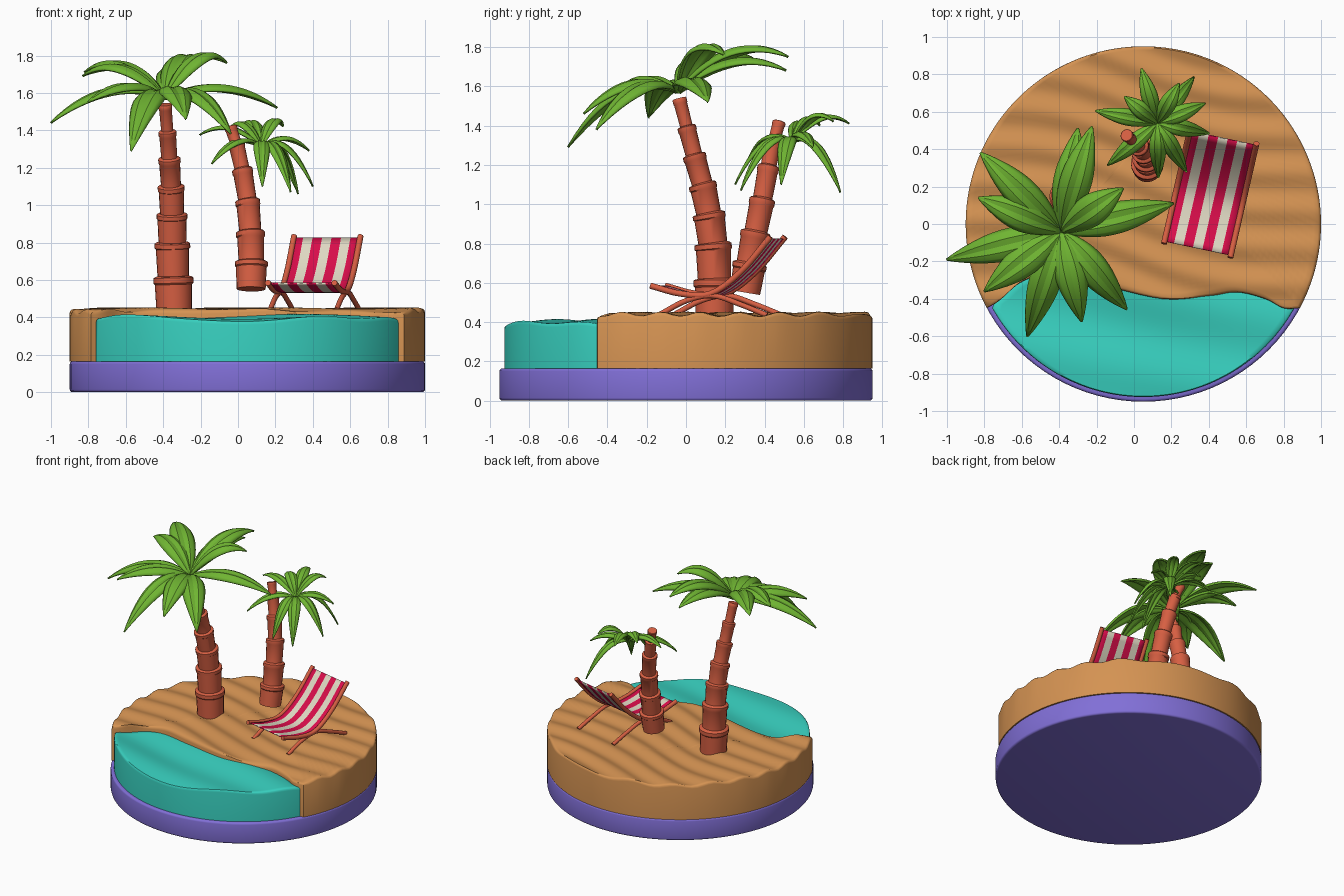
import bpy, bmesh
from math import sin, cos, pi, asin, radians
from mathutils import Vector

cube = bpy.data.objects.get("Cube")
if cube:
    bpy.data.objects.remove(cube)


def material(name, rgb):
    m = bpy.data.materials.new(name)
    m.use_nodes = True
    m.diffuse_color = (*rgb, 1)
    m.node_tree.nodes["Principled BSDF"].inputs["Base Color"].default_value = (*rgb, 1)
    return m


SAND = material("sand", (0.66, 0.29, 0.085))
WATER = material("turquoise water", (0.04, 0.64, 0.53))
PURPLE = material("purple base", (0.22, 0.16, 0.68))
BARK = material("red brown wood", (0.68, 0.115, 0.055))
LEAF = material("leaf green", (0.16, 0.46, 0.032))
RED = material("crimson cloth", (0.70, 0.004, 0.07))
CREAM = material("cream cloth", (0.75, 0.70, 0.55))


def finish(bm, name, mats, angle=40, thick=0):
    bmesh.ops.recalc_face_normals(bm, faces=bm.faces)
    mesh = bpy.data.meshes.new(name)
    bm.to_mesh(mesh)
    bm.free()
    for m in mats:
        mesh.materials.append(m)
    mesh.shade_smooth()
    mesh.set_sharp_from_angle(angle=radians(angle))
    ob = bpy.data.objects.new(name, mesh)
    bpy.context.collection.objects.link(ob)
    if thick:
        mod = ob.modifiers.new("thickness", 'SOLIDIFY')
        mod.thickness = thick
        mod.offset = 0
    return ob


def spline(points, t):
    """Smooth curve through the points, t from 0 to 1."""
    p = [Vector(q) for q in points]
    p = [2 * p[0] - p[1]] + p + [2 * p[-1] - p[-2]]
    f = min(max(t, 0), 1) * (len(p) - 3)
    i = min(int(f), len(p) - 4)
    f -= i
    a, b, c, d = p[i:i + 4]
    return 0.5 * (2 * b + (c - a) * f + (2 * a - 5 * b + 4 * c - d) * f ** 2
                  + (3 * b - a - 3 * c + d) * f ** 3)


def bridge(bm, lower, upper):
    n = len(lower)
    for i in range(n):
        j = (i + 1) % n
        bm.faces.new((lower[i], lower[j], upper[j], upper[i]))


def tube(bm, pts, radii, sides):
    rings = []
    for i, (p, r) in enumerate(zip(pts, radii)):
        axis = pts[min(i + 1, len(pts) - 1)] - pts[max(i - 1, 0)]
        q = Vector((0, 0, 1)).rotation_difference(axis)
        rings.append([bm.verts.new(p + q @ Vector((r * cos(2 * pi * k / sides), r * sin(2 * pi * k / sides), 0)))
                      for k in range(sides)])
    for a, b in zip(rings, rings[1:]):
        bridge(bm, a, b)
    bm.faces.new(rings[0])
    bm.faces.new(rings[-1])


# Round base
CX, R = 0.05, 0.95
bm = bmesh.new()
bmesh.ops.create_cone(bm, cap_ends=True, segments=96, radius1=R, radius2=R, depth=0.165)
bmesh.ops.translate(bm, verts=bm.verts, vec=(CX, 0, 0.0825))
rims = [e for e in bm.edges if abs(e.verts[0].co.z - e.verts[1].co.z) < 0.01]
bmesh.ops.bevel(bm, geom=rims, offset=0.015, segments=3, profile=0.5, affect='EDGES')
finish(bm, "base", [PURPLE])

# Shoreline shared by sand and water
SHORE_Y = -0.45
SHORE = [(-0.787, SHORE_Y), (-0.72, -0.41), (-0.6, -0.31), (-0.45, -0.27), (-0.2, -0.32), (0.15, -0.40),
         (0.4, -0.385), (0.55, -0.365), (0.7, -0.4), (0.8, -0.45), (0.887, SHORE_Y)]
shore = [spline(SHORE, i / 60) for i in range(1, 60)]


def arc(r, start, end, n):
    return [Vector((CX + r * cos(start + (end - start) * i / n), r * sin(start + (end - start) * i / n)))
            for i in range(n + 1)]


def slab(name, outline, centre, height, mat, rings=40):
    """Solid with an upright wall, a softened rim and a rippled top."""
    bm = bmesh.new()
    c = Vector(centre)
    levels = [(1, None), (1, 0.018), (0.996, 0.006), (0.985, 0)]
    levels += [(0.985 * (1 - i / rings), 0) for i in range(1, rings)]
    loops = []
    for s, drop in levels:
        loop = []
        for p in outline:
            x, y = c + (p - c) * s
            loop.append(bm.verts.new((x, y, 0.165 if drop is None else height(x, y) - drop)))
        loops.append(loop)
    for a, b in zip(loops, loops[1:]):
        bridge(bm, a, b)
    bm.faces.new(loops[0])
    bm.faces.new(loops[-1])
    finish(bm, name, [mat], 50)


def sand_height(x, y):
    return 0.438 + 0.011 * sin(2 * pi * (y + 0.22 * x + 0.05 * sin(4 * x)) / 0.2) + 0.004 * sin(9 * x + 3 * y)


def water_height(x, y):
    return 0.393 + 0.013 * sin(5 * x + 1.5 + 4 * y) + 0.012 * sin(14 * y + 3 * x)


a = asin(-SHORE_Y / R)
slab("sand", arc(R, -a, pi + a, 100) + shore, (CX, 0.45), sand_height, SAND)
RW = 0.925
a = asin(-SHORE_Y / RW)
bank = [p + Vector((0, 0.01)) for p in reversed(shore) if abs(p.x - CX) < 0.8]
slab("water", arc(RW, pi + a, 2 * pi - a, 70) + bank, (CX, -0.6), water_height, WATER, 24)


# Palm trunks: stacked segments, each flaring to a lip
def trunk(name, path, r0, r1, segments):
    bm = bmesh.new()
    pts, radii = [], []
    for i in range(segments):
        r = r0 + (r1 - r0) * i / (segments - 1)
        for f, k in ((0.01, 0.95), (0.78, 1.0), (0.82, 1.07), (0.96, 1.07), (0.99, 0.98)):
            pts.append(spline(path, (i + f) / segments))
            radii.append(r * k)
    tube(bm, pts, radii, 20)
    finish(bm, name, [BARK], 35)


trunk("tall_palm_trunk", [(-0.34, 0.145, 0.42), (-0.35, 0.14, 0.76), (-0.355, 0.1, 1.03),
                          (-0.37, 0.03, 1.29), (-0.39, -0.035, 1.54)], 0.1, 0.034, 7)
trunk("short_palm_trunk", [(0.07, 0.3, 0.55), (0.07, 0.34, 0.78), (0.05, 0.39, 1.03),
                           (0.005, 0.435, 1.27), (-0.04, 0.475, 1.42)], 0.082, 0.032, 6)


# Palm crowns: arched, creased leaves
def crown(name, base, tips, half, lift, thick):
    bm = bmesh.new()
    base = Vector(base)
    n = 14
    for tip in tips:
        tip = Vector(tip)
        ctrl = (base + tip) / 2
        ctrl.z = max(base.z, tip.z) + lift
        flat = Vector((tip.x - base.x, tip.y - base.y, 0)).normalized()
        side = Vector((-flat.y, flat.x, 0))
        rows = []
        for i in range(n + 1):
            u = i / n
            p = base * (1 - u) ** 2 + ctrl * 2 * u * (1 - u) + tip * u * u
            tangent = (ctrl - base) * (1 - u) + (tip - ctrl) * u
            up = tangent.cross(side).normalized()
            w = half * max(sin(pi * u ** 0.9) ** 0.85 if 0 < u < 1 else 0, 0.2 * (1 - u), 0.02)
            rows.append([bm.verts.new(p + side * w * t + up * w * (0.6 * abs(t) - 0.9 * t * t))
                         for t in (-1, -0.75, -0.4, 0, 0.4, 0.75, 1)])
        for r, s in zip(rows, rows[1:]):
            for k in range(6):
                bm.faces.new((r[k], r[k + 1], s[k + 1], s[k]))
    finish(bm, name, [LEAF], 22, thick)


crown("tall_palm_crown", (-0.39, -0.04, 1.57),
      [(-0.82, 0.38, 1.71), (-0.83, 0.14, 1.69), (-1.0, -0.19, 1.44), (-0.8, -0.36, 1.55),
       (-0.57, -0.6, 1.29), (-0.28, -0.52, 1.46), (-0.04, -0.455, 1.38), (0.21, 0.11, 1.52),
       (-0.3, 0.51, 1.68), (-0.225, 0.52, 1.75), (-0.06, 0.19, 1.76)], 0.082, 0.15, 0.012)
crown("short_palm_crown", (0.125, 0.54, 1.31),
      [(0.04, 0.83, 1.41), (0.32, 0.785, 1.06), (-0.205, 0.605, 1.375), (0.4, 0.485, 1.1),
       (-0.14, 0.315, 1.22), (0.13, 0.25, 1.1), (0.28, 0.28, 1.07), (0.38, 0.645, 1.29),
       (-0.05, 0.68, 1.4), (0.24, 0.75, 1.42)], 0.042, 0.11, 0.01)

# Deck chair: s runs front to back, w across
ORIGIN, WIDE, LONG = Vector((0.16, -0.105, 0)), Vector((0.355, -0.075, 0)), Vector((0.14, 0.61, 0))
RAIL = [(0, 0.585), (0.25, 0.545), (0.5, 0.545), (0.75, 0.655), (1, 0.835)]
LEG = [(0.08, 0.44), (0.3, 0.51), (0.52, 0.535), (0.75, 0.49), (0.97, 0.435)]


def chair_point(profile, t, w):
    s, z = spline(profile, t)
    return ORIGIN + WIDE * w + LONG * s + Vector((0, 0, z))


for label, w in (("right", 0), ("left", 1)):
    for part, profile, r in (("rail", RAIL, 0.016), ("leg", LEG, 0.014)):
        bm = bmesh.new()
        tube(bm, [chair_point(profile, i / 20, w) for i in range(21)], [r] * 21, 12)
        finish(bm, f"chair_{label}_{part}", [BARK])

# Striped cloth
bm = bmesh.new()
STRIPES, ROWS = 7, 20
grid = [[bm.verts.new(chair_point(RAIL, 0.02 + 0.965 * i / ROWS, k / STRIPES)) for k in range(STRIPES + 1)]
        for i in range(ROWS + 1)]
for r, s in zip(grid, grid[1:]):
    for k in range(STRIPES):
        bm.faces.new((r[k], r[k + 1], s[k + 1], s[k])).material_index = k % 2
finish(bm, "chair_cloth", [RED, CREAM], 40, 0.008)
